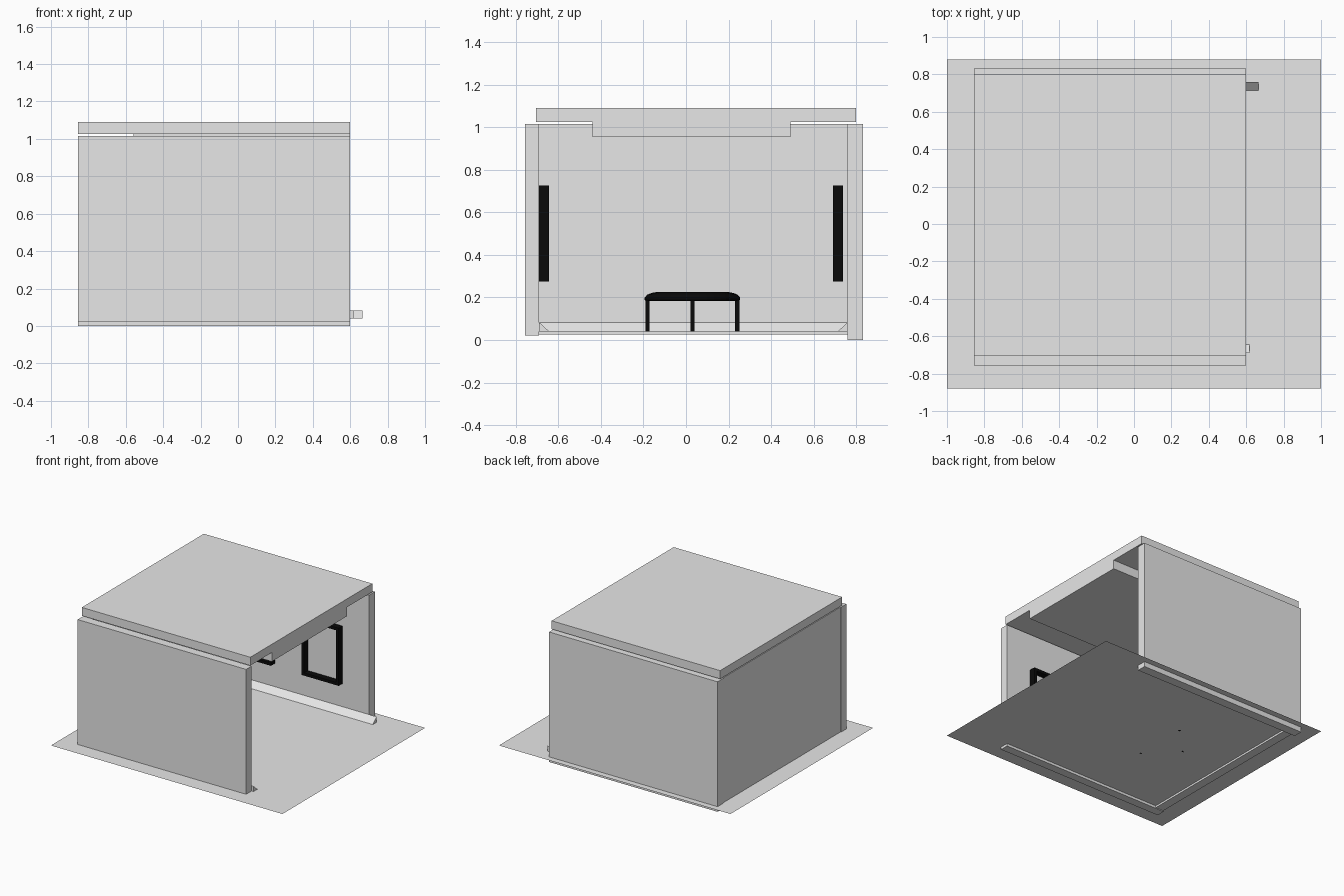
import bpy, bmesh, math

if "Cube" in bpy.data.objects:
    bpy.data.objects.remove(bpy.data.objects["Cube"])


def mat(name, rgb):
    m = bpy.data.materials.new(name)
    m.diffuse_color = (*rgb, 1)
    m.use_nodes = True
    m.node_tree.nodes["Principled BSDF"].inputs["Base Color"].default_value = m.diffuse_color
    return m


GREY = mat("plaster_grey", (0.8, 0.8, 0.8))
BLACK = mat("black", (0.003, 0.003, 0.003))


def finish(name, bm, material):
    bmesh.ops.recalc_face_normals(bm, faces=bm.faces)
    me = bpy.data.meshes.new(name)
    bm.to_mesh(me)
    bm.free()
    me.materials.append(material)
    ob = bpy.data.objects.new(name, me)
    bpy.context.collection.objects.link(ob)
    return ob


def add_box(bm, x, y, z):
    verts = bmesh.ops.create_cube(bm, size=1)["verts"]
    for v in verts:
        v.co = [(a + b) / 2 + c * (b - a) for c, (a, b) in zip(v.co, (x, y, z))]


def box(name, x, y, z, material=GREY):
    bm = bmesh.new()
    add_box(bm, x, y, z)
    return finish(name, bm, material)


def prism(name, ends):
    # triangular bar between two end triangles
    bm = bmesh.new()
    a, b = [[bm.verts.new(p) for p in tri] for tri in ends]
    bm.faces.new(a)
    bm.faces.new(b)
    for i in range(3):
        j = (i + 1) % 3
        bm.faces.new((a[i], a[j], b[j], b[i]))
    return finish(name, bm, GREY)


FLOOR = 0.04

# floor sheet
bm = bmesh.new()
bm.faces.new([bm.verts.new((x, y, FLOOR)) for x, y in
              ((-1, -0.88), (1, -0.88), (1, 0.88), (-1, 0.88))])
finish("floor", bm, GREY)

# walls, reaching slightly below the floor
box("front_wall", (-0.855, 0.6), (-0.757, -0.69), (0.02, 1.015))
box("rear_wall", (-0.855, 0.6), (0.76, 0.832), (0.0, 1.015))
box("end_wall", (-0.85, -0.78), (-0.69, 0.76), (0.025, 1.015))

# roof slab with dropped ceiling panel
box("roof", (-0.855, 0.6), (-0.705, 0.8), (1.025, 1.09))
box("ceiling_panel", (-0.56, 0.6), (-0.44, 0.49), (0.955, 1.026))

# sloped skirting along three walls
T, W = 0.083, 0.047


def side_tri(x, y, s):
    return [(x, y, FLOOR), (x, y, T), (x, y + s * W, FLOOR)]


def end_tri(y):
    return [(-0.78, y, FLOOR), (-0.78, y, T), (-0.78 + W, y, FLOOR)]


prism("front_skirting", (side_tri(-0.78, -0.69, 1), side_tri(0.617, -0.69, 1)))
prism("rear_skirting", (side_tri(-0.78, 0.76, -1), side_tri(0.665, 0.76, -1)))
prism("end_skirting", (end_tri(-0.69), end_tri(0.76)))

# window frames: two on each side wall
B = 0.022
for side, y in (("front", (-0.69, -0.643)), ("rear", (0.692, 0.739))):
    for label, x0 in (("outer", 0.065), ("inner", -0.52)):
        x1, z0, z1 = x0 + 0.32, 0.275, 0.725
        bm = bmesh.new()
        for x in ((x0, x0 + B), (x1 - B, x1)):
            add_box(bm, x, y, (z0, z1))
        for z in ((z0, z0 + B), (z1 - B, z1)):
            add_box(bm, (x0 + B, x1 - B), y, z)
        finish(f"{side}_{label}_window_frame", bm, BLACK)

# round table: lathed top with rounded rim, four legs
CX, CY, R, N = -0.22, 0.03, 0.224, 40
profile = [(R - 0.02, 0.183), (R, 0.187), (R, 0.2), (R - 0.012, 0.213),
           (R - 0.032, 0.221), (R - 0.055, 0.225)]
bm = bmesh.new()
rings = [[bm.verts.new((CX + r * math.cos(2 * math.pi * i / N),
                        CY + r * math.sin(2 * math.pi * i / N), z))
          for i in range(N)] for r, z in profile]
for lo, hi in zip(rings, rings[1:]):
    for i in range(N):
        j = (i + 1) % N
        bm.faces.new((lo[i], lo[j], hi[j], hi[i]))
bm.faces.new(rings[0])
bm.faces.new(rings[-1])
finish("table_top", bm, BLACK)

H = 0.01
for k, (dx, dy) in enumerate(((1, 0), (0, 1), (-1, 0), (0, -1))):
    x, y = CX + dx * (R - H - 0.003), CY + dy * (R - H - 0.003)
    box(f"table_leg_{k + 1}", (x - H, x + H), (y - H, y + H), (FLOOR, 0.19), BLACK)
